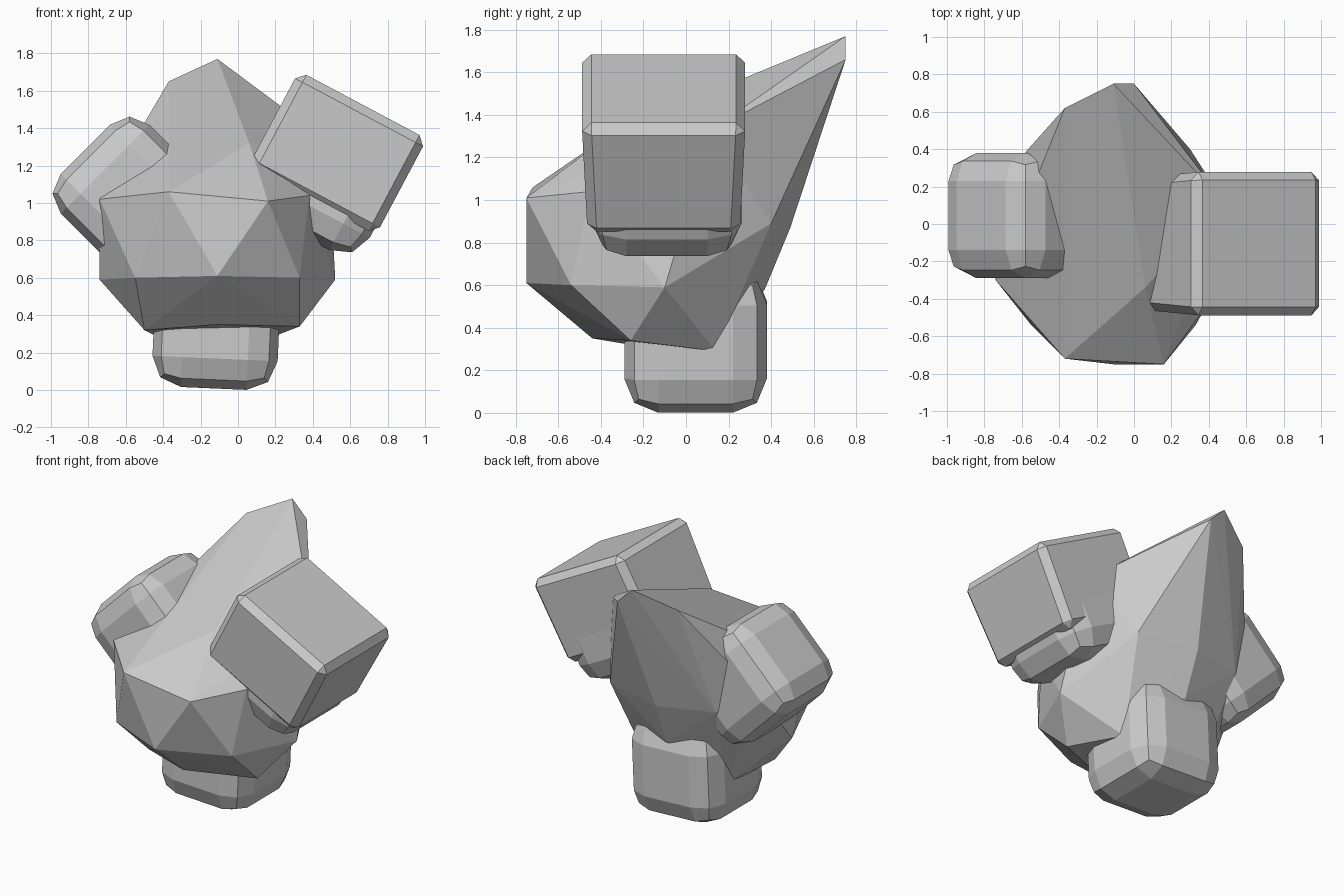
import bpy, bmesh
from math import radians
from mathutils import Matrix

if "Cube" in bpy.data.objects:
    bpy.data.objects.remove(bpy.data.objects["Cube"])


def finish(bm, name):
    bmesh.ops.recalc_face_normals(bm, faces=bm.faces)
    me = bpy.data.meshes.new(name)
    bm.to_mesh(me)
    bm.free()
    ob = bpy.data.objects.new(name, me)
    bpy.context.collection.objects.link(ob)
    return ob


def rounded_box(name, size, loc, tilt, bevel, segments=2, taper=1.0):
    """Box with bevelled edges, tilted about y; taper narrows its lower end in y."""
    bm = bmesh.new()
    bmesh.ops.create_cube(bm, size=1)
    for v in bm.verts:
        if v.co.z < 0:
            v.co.y *= taper
    bmesh.ops.scale(bm, vec=size, verts=bm.verts)
    bmesh.ops.bevel(bm, geom=list(bm.edges), offset=bevel, segments=segments,
                    profile=0.5, affect='EDGES')
    m = Matrix.Translation(loc) @ Matrix.Rotation(radians(tilt), 4, 'Y')
    bmesh.ops.transform(bm, matrix=m, verts=bm.verts)
    return finish(bm, name)


# faceted body: convex shell around a few corner points
corners = [
    # swept-back peak
    (-0.11, 0.75, 1.77), (0.0, 0.75, 1.66), (-0.37, 0.62, 1.65),
    # shoulders
    (0.48, 0.12, 1.33), (0.06, -0.34, 1.32), (-0.70, 0.25, 1.05),
    # front rim
    (-0.74, -0.30, 1.02), (-0.37, -0.72, 1.06), (0.16, -0.75, 1.01), (0.38, -0.45, 1.04),
    # middle ring
    (-0.11, -0.75, 0.61), (0.33, -0.54, 0.60), (0.52, -0.10, 0.59),
    (-0.55, -0.54, 0.60), (-0.74, -0.10, 0.59),
    # back
    (0.30, 0.40, 0.89), (-0.11, 0.49, 0.87), (-0.50, 0.39, 0.89), (-0.11, 0.37, 0.58),
    # underside ring
    (0.33, -0.26, 0.34), (0.20, 0.14, 0.29), (-0.11, -0.44, 0.35),
    (-0.50, -0.26, 0.32), (-0.42, 0.14, 0.28),
]
bm = bmesh.new()
for c in corners:
    bm.verts.new(c)
res = bmesh.ops.convex_hull(bm, input=bm.verts)
bmesh.ops.delete(bm, geom=list({g for g in res["geom_interior"] + res["geom_unused"]
                                if isinstance(g, bmesh.types.BMVert)}), context='VERTS')
finish(bm, "body")

# foot and left block share the same rounded cube
cube = (0.67, 0.67, 0.67)
rounded_box("foot", cube, (-0.115, 0.045, 0.343), 2.5, 0.16)
rounded_box("left_block", cube, (-0.58, 0.045, 1.05), -45, 0.15)

# right block: rounded core with a crisper cover over its upper part
rounded_box("right_block_core", (0.70, 0.70, 0.62), (0.466, -0.09, 1.111), 28, 0.16)
rounded_box("right_block_cover", (0.775, 0.77, 0.58), (0.532, -0.105, 1.268), 28, 0.045, 1, 0.93)
